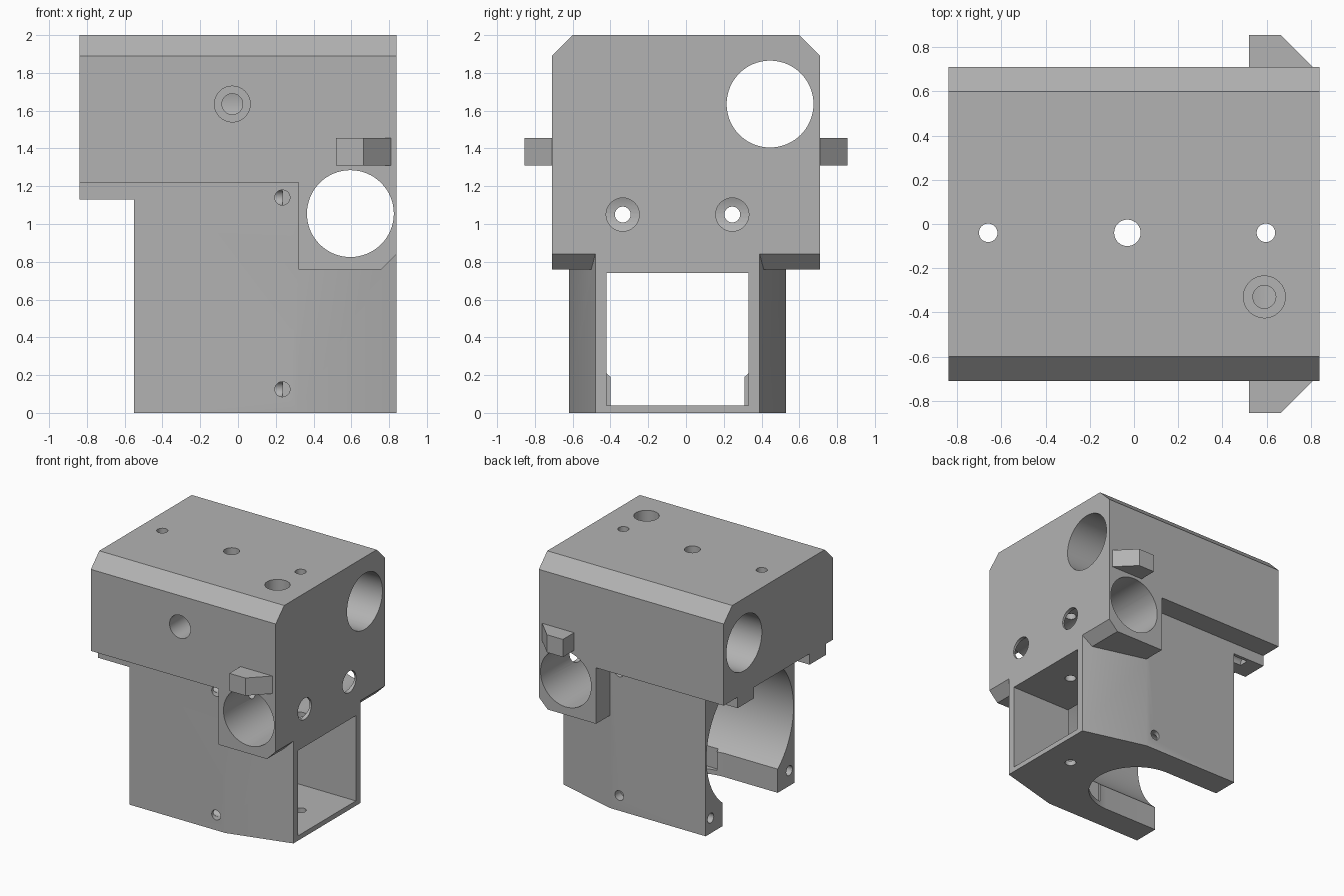
import bpy, bmesh, math

cube = bpy.data.objects.get("Cube")
if cube:
    bpy.data.objects.remove(cube, do_unlink=True)

MID = -0.045  # depth centre of the fan duct

grey = bpy.data.materials.new("plain grey")
grey.use_nodes = True
grey.diffuse_color = (0.45, 0.45, 0.45, 1)
grey.node_tree.nodes["Principled BSDF"].inputs["Base Color"].default_value = (0.45, 0.45, 0.45, 1)


def prism(name, axis, profile, lo, hi):
    """Extrude a 2D profile along an axis from lo to hi."""
    place = {"x": lambda u, v, w: (w, u, v),
             "y": lambda u, v, w: (u, w, v),
             "z": lambda u, v, w: (u, v, w)}[axis]
    bm = bmesh.new()
    ends = [[bm.verts.new(place(u, v, w)) for u, v in profile] for w in (lo, hi)]
    for ring in ends:
        bm.faces.new(ring)
    n = len(profile)
    for i in range(n):
        j = (i + 1) % n
        bm.faces.new((ends[0][i], ends[0][j], ends[1][j], ends[1][i]))
    bmesh.ops.recalc_face_normals(bm, faces=bm.faces)
    mesh = bpy.data.meshes.new(name)
    bm.to_mesh(mesh)
    bm.free()
    mesh.materials.append(grey)
    ob = bpy.data.objects.new(name, mesh)
    bpy.context.collection.objects.link(ob)
    return ob


def rect(u0, u1, v0, v1):
    return [(u0, v0), (u1, v0), (u1, v1), (u0, v1)]


def circle(u, v, r, n=48):
    return [(u + r * math.cos(math.tau * i / n), v + r * math.sin(math.tau * i / n)) for i in range(n)]


def hole(axis, u, v, r, lo, hi):
    cuts.append(prism("hole_cutter", axis, circle(u, v, r, 64 if r > 0.2 else 32), lo, hi))


adds, cuts = [], []

# Upper block with chamfered long edges
body = prism("carriage_body", "x",
             [(-0.71, 1.22), (0.71, 1.22), (0.71, 1.89), (0.60, 2), (-0.60, 2), (-0.71, 1.89)],
             -0.84, 0.84)

# Shoulder that carries the cross bore
adds.append(prism("shoulder", "y",
                  [(0.32, 0.76), (0.76, 0.76), (0.84, 0.84), (0.84, 1.5), (0.32, 1.5)], -0.71, 0.71))

# Fan duct housing, tapering towards one end
adds.append(prism("duct_housing", "z",
                  [(-0.55, -0.62), (0.32, -0.62), (0.84, -0.48), (0.84, 0.39), (0.32, 0.53), (-0.55, 0.53)],
                  0, 1.4))

for s in (-1, 1):
    # Lips under the overhang
    y0, y1 = sorted((MID + s * 0.36, MID + s * 0.575))
    adds.append(prism("lip", "x", rect(y0, y1, 1.13, 1.4), -0.84, -0.5))
    # Side tabs with a slanted end
    adds.append(prism("side_tab", "z",
                      [(0.52, s * 0.6), (0.81, s * 0.6), (0.81, s * 0.71), (0.665, s * 0.855), (0.52, s * 0.855)],
                      1.31, 1.455))

# Duct, fan bore and round-ended floor slot
cuts.append(prism("duct_cutter", "x", rect(MID - 0.375, MID + 0.375, 0.04, 0.74), 0, 1))
hole("x", MID, 0.63, 0.565, -1, 0.3)
arc = [(-0.06 + 0.36 * math.cos(a), MID + 0.36 * math.sin(a))
       for a in (math.pi * (i / 24 - 0.5) for i in range(25))]
cuts.append(prism("slot_cutter", "z", [(-0.9, MID + 0.36), (-0.9, MID - 0.36)] + arc, -0.1, 0.4))

# Rod bores
hole("x", 0.445, 1.635, 0.23, -1, 1)
hole("y", 0.595, 1.055, 0.23, -1, 1)

# Vertical holes from the top
hole("z", -0.66, -0.04, 0.042, 1, 2.1)
hole("z", -0.03, -0.04, 0.06, 0.5, 2.1)
hole("z", 0.597, -0.04, 0.042, -0.1, 2.1)
hole("z", 0.59, -0.33, 0.095, 1.6, 2.1)
hole("z", 0.59, -0.33, 0.052, 1.2, 2.1)

# Counterbored front hole
hole("y", -0.03, 1.635, 0.095, -0.8, -0.3)
hole("y", -0.03, 1.635, 0.055, -0.8, 0.3)

for s in (-1, 1):
    # Counterbored holes in the end face
    hole("x", MID + s * 0.29, 1.05, 0.088, 0.7, 1)
    hole("x", MID + s * 0.29, 1.05, 0.042, 0.2, 1)
    # Fan screw holes and the side holes that meet them
    for z in (0.125, 1.14):
        hole("x", MID + s * 0.51, z, 0.04, -0.7, 0.235)
        lo, hi = sorted((MID + s * 0.5, MID + s * 0.65))
        hole("y", 0.235, z, 0.04, lo, hi)

# Join and cut, then bake the result
for parts, operation in ((adds, "UNION"), (cuts, "DIFFERENCE")):
    for part in parts:
        mod = body.modifiers.new(part.name, "BOOLEAN")
        mod.operation = operation
        mod.solver = "EXACT"
        mod.object = part
        part.hide_render = True
bpy.context.view_layer.update()
baked = bpy.data.meshes.new_from_object(body.evaluated_get(bpy.context.evaluated_depsgraph_get()))
body.modifiers.clear()
body.data = baked
baked.materials.clear()
baked.materials.append(grey)
for poly in baked.polygons:
    poly.material_index = 0
for part in adds + cuts:
    bpy.data.objects.remove(part, do_unlink=True)

bpy.ops.object.select_all(action="DESELECT")
body.select_set(True)
bpy.context.view_layer.objects.active = body
bpy.ops.object.shade_smooth_by_angle(angle=math.radians(30))
